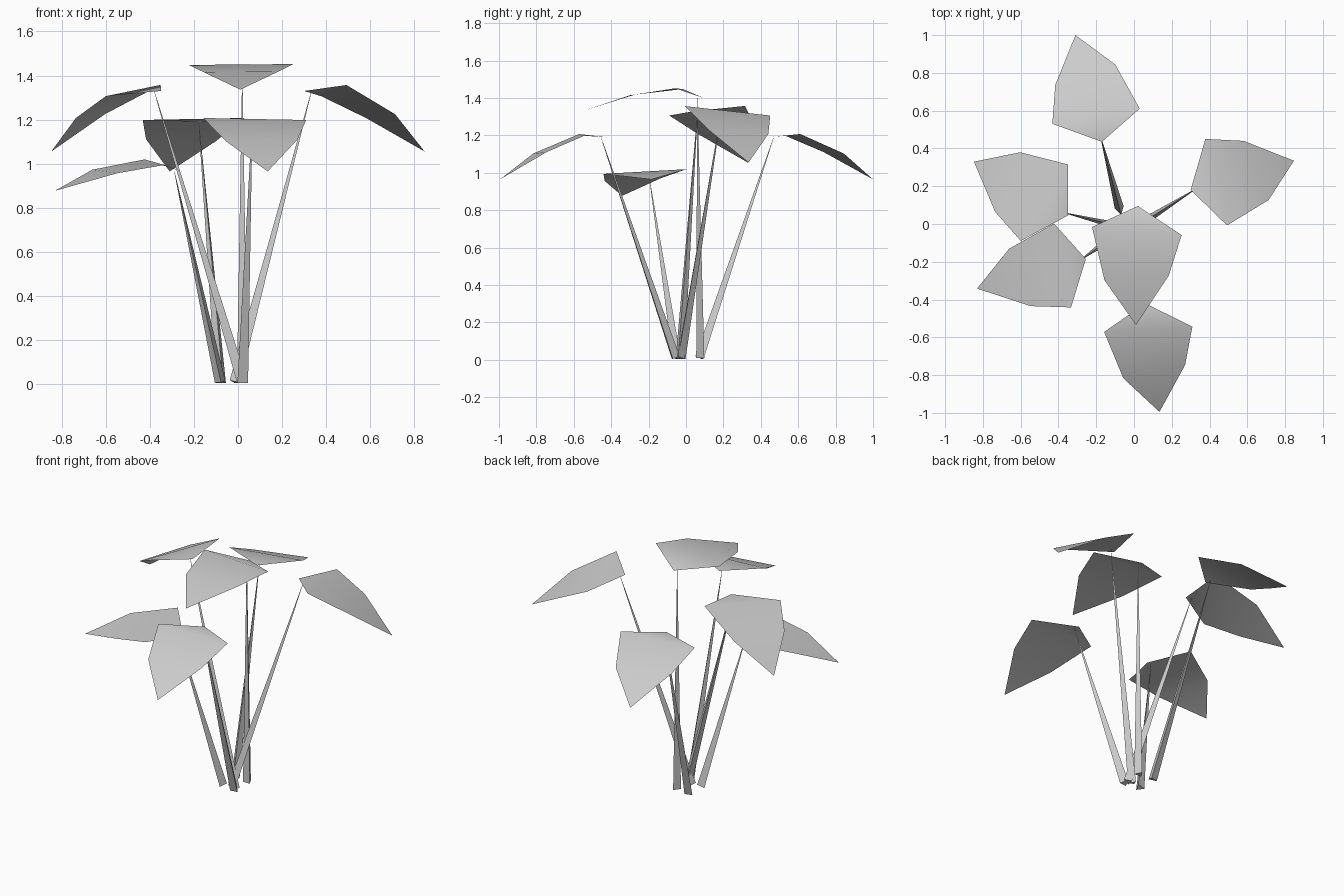
import bpy, bmesh, math
from mathutils import Vector, Matrix

if "Cube" in bpy.data.objects:
    bpy.data.objects.remove(bpy.data.objects["Cube"])

# Leaf outline: right side (across, along, up), left side, tip; base is the origin
LEAF = [Vector(p) for p in [
    (0, 0, 0),
    (0.24, 0.115, 0.05), (0.17, 0.395, 0.017),
    (0, 0.63, -0.064),
    (-0.17, 0.365, 0.017), (-0.235, 0.15, 0.05)]]
LEAF_FACES = [(0, 1, 5), (1, 2, 4, 5), (2, 3, 4)]
STEM_RADIUS = 0.028


def make_object(name, bm):
    mesh = bpy.data.meshes.new(name)
    bm.to_mesh(mesh)
    bm.free()
    ob = bpy.data.objects.new(name, mesh)
    bpy.context.collection.objects.link(ob)
    return ob


def add_leaf(name, base, tip, roll):
    """Arched sheet stretched from base to tip, with a little roll."""
    d = tip - base
    yaw = math.atan2(-d.x, d.y)
    pitch = math.atan2(d.z, math.hypot(d.x, d.y)) + math.atan2(0.064, 0.63)
    m = (Matrix.Translation(base) @ Matrix.Rotation(yaw, 4, 'Z')
         @ Matrix.Rotation(pitch, 4, 'X')
         @ Matrix.Rotation(math.radians(roll), 4, 'Y')
         @ Matrix.Scale(d.length / LEAF[3].length, 4))
    bm = bmesh.new()
    verts = [bm.verts.new(m @ p) for p in LEAF]
    for f in LEAF_FACES:
        bm.faces.new([verts[i] for i in f])
    bm.normal_update()
    for f in bm.faces:
        f.smooth = True
        if f.normal.z < 0:
            f.normal_flip()
    make_object(name, bm)


def add_stem(name, foot, top):
    """Three-sided spike tapering to a point under the leaf."""
    d = top - foot
    bm = bmesh.new()
    bmesh.ops.create_cone(bm, cap_ends=True, segments=3, radius1=STEM_RADIUS,
                          radius2=0.001, depth=d.length)
    m = (Matrix.Translation((foot + top) / 2)
         @ d.to_track_quat('Z', 'Y').to_matrix().to_4x4())
    bm.transform(m)
    make_object(name, bm)


# name: leaf base, leaf tip, roll in degrees, stem foot (x, y)
PLANT = {
    "back":   ((-0.17, 0.435, 1.19), (-0.31, 1.00, 0.965), 0, (-0.075, 0.075)),
    "right":  ((0.30, 0.18, 1.33), (0.845, 0.34, 1.055), -5, (-0.015, -0.03)),
    "left":   ((-0.35, 0.045, 1.33), (-0.85, 0.325, 1.055), -5, (0.015, -0.035)),
    "low":    ((-0.255, -0.185, 0.965), (-0.83, -0.345, 0.877), -3, (-0.08, -0.045)),
    "centre": ((0.02, 0.095, 1.40), (0.01, -0.535, 1.336), 0.5, (0.02, 0.07)),
    "front":  ((0.06, -0.42, 1.19), (0.135, -0.995, 0.965), 0, (0.02, -0.06)),
}
for name, (base, tip, roll, foot) in PLANT.items():
    base, tip = Vector(base), Vector(tip)
    add_leaf(name + "_leaf", base, tip, roll)
    forward = Vector((tip.x - base.x, tip.y - base.y, 0)).normalized()
    add_stem(name + "_stem", Vector((*foot, 0.01)), base + forward * 0.035)
